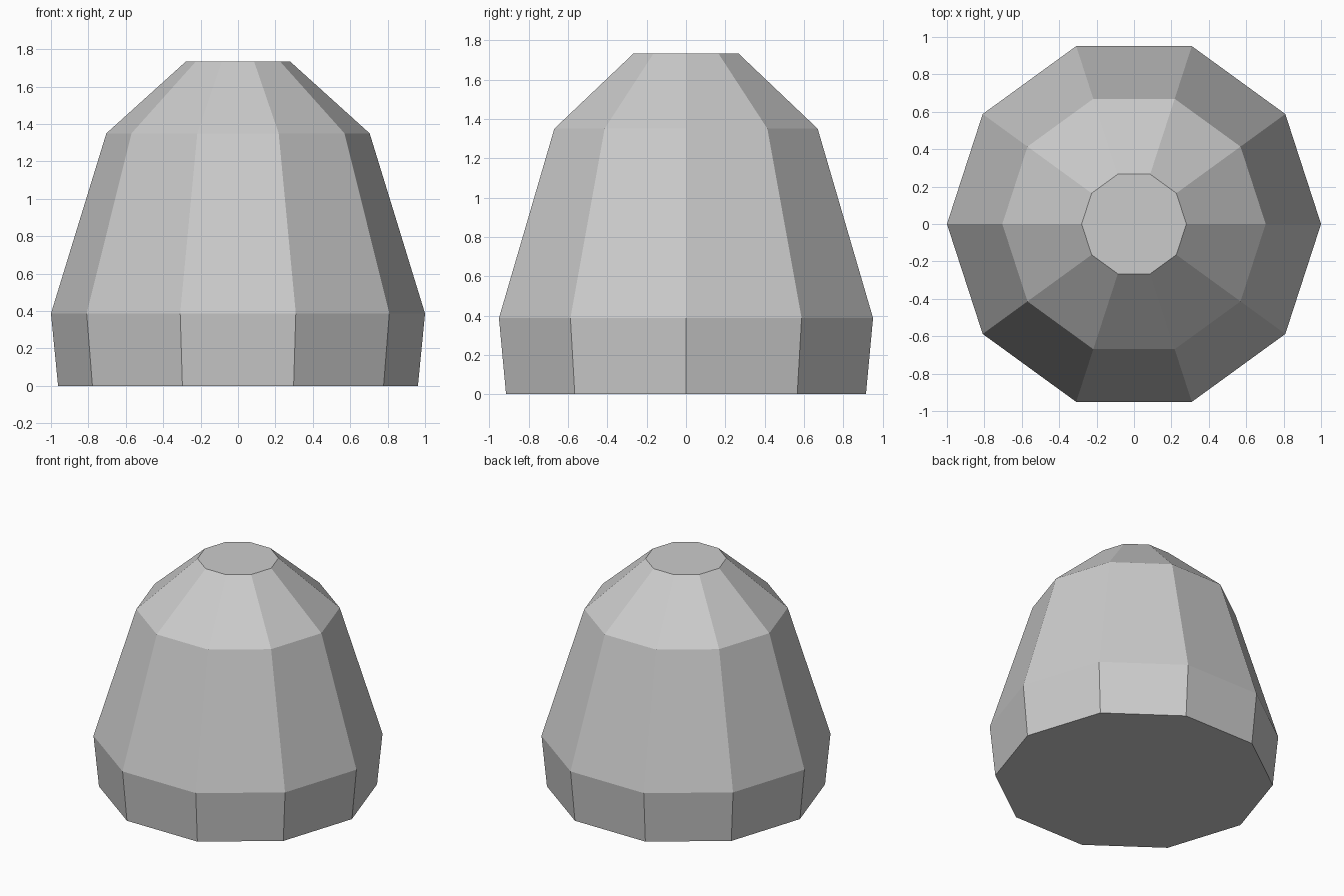
import bpy
import bmesh
from math import cos, sin, tau

cube = bpy.data.objects.get("Cube")
if cube:
    bpy.data.objects.remove(cube, do_unlink=True)

# Single flat grey
grey = bpy.data.materials.new("light grey")
grey.use_nodes = True
color = (0.6, 0.6, 0.6, 1)
grey.diffuse_color = color
grey.node_tree.nodes["Principled BSDF"].inputs["Base Color"].default_value = color

# Radius and height of each ring, from base to flat top
SIDES = 10
profile = [(0.962, 0), (1.0, 0.387), (0.704, 1.35), (0.28, 1.733)]

bm = bmesh.new()
rings = [[bm.verts.new((r * cos(tau * i / SIDES), r * sin(tau * i / SIDES), z))
          for i in range(SIDES)] for r, z in profile]

# Faceted walls
for low, high in zip(rings, rings[1:]):
    for i in range(SIDES):
        j = (i + 1) % SIDES
        bm.faces.new((low[i], low[j], high[j], high[i]))

# Base and top caps
bm.faces.new(rings[0][::-1])
bm.faces.new(rings[-1])

mesh = bpy.data.meshes.new("faceted_dome")
bm.to_mesh(mesh)
bm.free()
mesh.materials.append(grey)
dome = bpy.data.objects.new("faceted_dome", mesh)
bpy.context.collection.objects.link(dome)
